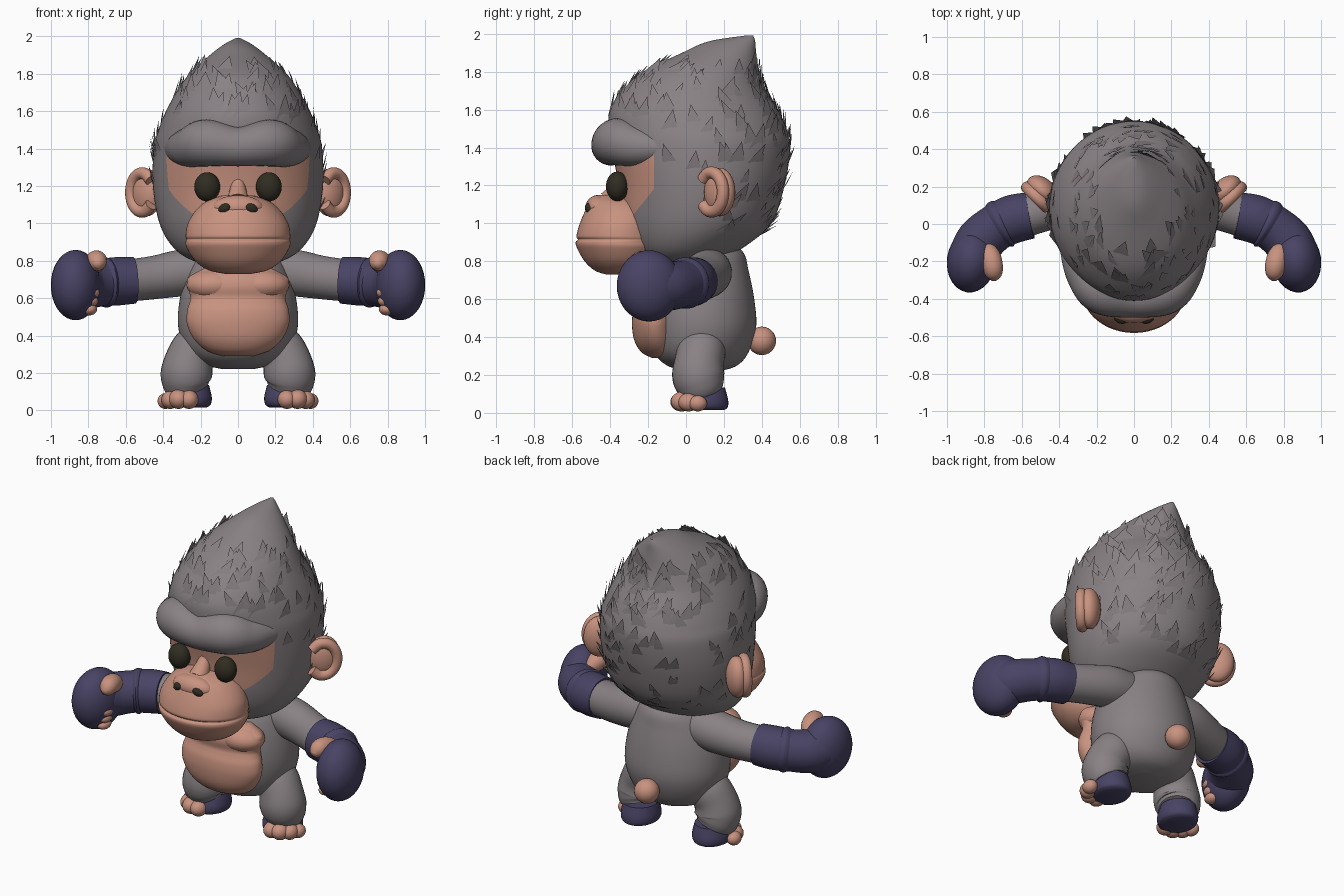
import bpy, bmesh, math, random
from mathutils import Vector

if "Cube" in bpy.data.objects:
    bpy.data.objects.remove(bpy.data.objects["Cube"])
random.seed(4)
made = []


def material(name, *rgb):
    m = bpy.data.materials.new(name)
    m.use_nodes = True
    m.diffuse_color = (*rgb, 1)
    m.node_tree.nodes["Principled BSDF"].inputs["Base Color"].default_value = (*rgb, 1)
    return m


fur = material("grey fur", .25, .222, .232)
skin = material("peach skin", .58, .29, .215)
wrap = material("navy wraps", .064, .056, .128)
dark = material("dark eyes", .03, .026, .016)


def from_bmesh(name, bm, *mats):
    bmesh.ops.recalc_face_normals(bm, faces=bm.faces)
    mesh = bpy.data.meshes.new(name)
    bm.to_mesh(mesh)
    bm.free()
    ob = bpy.data.objects.new(name, mesh)
    bpy.context.collection.objects.link(ob)
    for m in mats:
        mesh.materials.append(m)
    made.append(ob)
    return ob


def smooth_rows(rows, steps=6):
    """Catmull-Rom interpolation through the given rows."""
    out = []
    for i in range(len(rows) - 1):
        a, b, c, d = (rows[max(0, min(len(rows) - 1, j))] for j in range(i - 1, i + 3))
        for k in range(steps):
            t = k / steps
            out.append([q + t / 2 * (r - p + t * (2 * p - 5 * q + 4 * r - s + t * (3 * (q - r) + s - p)))
                        for p, q, r, s in zip(a, b, c, d)])
    return out + [list(rows[-1])]


def ring_point(row, angle, cx=0):
    z, half, front, back = row
    return Vector((cx + half * math.cos(angle),
                   (front + back) / 2 + (back - front) / 2 * math.sin(angle), z))


def skin_rings(bm, rings):
    """Bridge consecutive rings with quads and cap both ends."""
    n = len(rings[0])
    for low, high in zip(rings, rings[1:]):
        for i in range(n):
            j = (i + 1) % n
            bm.faces.new((low[i], low[j], high[j], high[i]))
    bm.faces.new(rings[0])
    bm.faces.new(rings[-1])


def loft(rows, cx=0, sides=64):
    """Stack oval rings given as height, half width, front and back."""
    bm = bmesh.new()
    skin_rings(bm, [[bm.verts.new(ring_point(r, math.tau * i / sides, cx)) for i in range(sides)]
                    for r in smooth_rows(rows)])
    return bm


def ball(name, mat, loc, size, rot=(0, 0, 0)):
    bm = bmesh.new()
    bmesh.ops.create_uvsphere(bm, u_segments=28, v_segments=18, radius=1)
    ob = from_bmesh(name, bm, mat)
    ob.location, ob.scale, ob.rotation_euler = loc, size, rot


def tube(name, mat, points, s=1):
    """Rounded sweep through points given as x, y, z and radius."""
    path = smooth_rows(points)
    bm = bmesh.new()
    centres = [Vector((s * p[0], p[1], p[2])) for p in path]
    side, rings = None, []
    for i, c in enumerate(centres):
        d = (centres[min(i + 1, len(path) - 1)] - centres[max(i - 1, 0)]).normalized()
        side = d.orthogonal() if side is None else side - d * side.dot(d)
        side.normalize()
        up = d.cross(side)
        rings.append([bm.verts.new(c + path[i][3] * (math.cos(a) * side + math.sin(a) * up))
                      for a in (math.tau * k / 28 for k in range(28))])
    skin_rings(bm, rings)
    from_bmesh(name, bm, mat)


# Pointed head; cuts along the face border keep the bare skin edge clean
head_rows = [(.77, .1, -.14, .08), (.8, .24, -.22, .17), (.87, .345, -.29, .3), (1, .42, -.335, .45),
             (1.2, .455, -.355, .52), (1.4, .45, -.395, .55), (1.5, .425, -.41, .53), (1.6, .385, -.4, .485),
             (1.7, .33, -.335, .42), (1.8, .26, -.225, .385), (1.9, .15, -.02, .37), (1.96, .07, .12, .365),
             (1.99, .012, .31, .355)]
bm = loft(head_rows, sides=96)
for slope in (0, -.8):
    bmesh.ops.bisect_plane(bm, geom=bm.verts[:] + bm.edges[:] + bm.faces[:],
                           plane_co=(0, -.17, 1.18), plane_no=(0, 1, slope))
for f in bm.faces:
    c = f.calc_center_median()
    f.material_index = int(c.z < 1.4 and c.y < -.17 - .8 * max(0, 1.18 - c.z))
from_bmesh("head", bm, fur, skin)

# Loose fur tufts lying over the head
surface = smooth_rows(head_rows)
bm = bmesh.new()
for n in range(300):
    k = random.randrange(16, len(surface) - 16)
    a = random.uniform(0, math.tau)
    p = ring_point(surface[k], a)
    if p.y < -.1 and p.z < 1.58 or p.y < .1 and p.z < 1.2:
        continue
    up = (ring_point(surface[k + 1], a) - p).normalized()
    side = (ring_point(surface[k], a + .05) - p).normalized()
    out = side.cross(up).normalized()
    size = random.uniform(.7, 1.25)
    lean = up + side * random.uniform(-.6, .6)
    base = p - out * .014 - lean * .05
    v = [bm.verts.new(q) for q in (base + side * .055 * size, base - side * .055 * size,
                                   p + lean * .02 * size + out * .012,
                                   p + lean * .075 * size + out * .024 * size)]
    for t in ((0, 1, 2), (0, 2, 3), (2, 1, 3), (1, 0, 3)):
        bm.faces.new([v[i] for i in t])
from_bmesh("head_fur_tufts", bm, fur)

# Heavy brow, fading into the temples
brow = [(.35, -.04, 1.4, .05), (.315, -.15, 1.4, .08), (.255, -.27, 1.408, .108), (.165, -.36, 1.43, .125)]
tube("brow", fur, [(-x, y, z, r) for x, y, z, r in brow] + [(0, -.395, 1.41, .105)] + brow[::-1])

# Muzzle with a soft mouth crease, then the nose
from_bmesh("muzzle", loft([
    (.73, .07, -.42, -.26), (.75, .16, -.48, -.2), (.8, .23, -.535, -.15), (.87, .275, -.575, -.12),
    (.9, .28, -.582, -.12), (.915, .275, -.57, -.12), (.935, .28, -.578, -.12), (1, .268, -.56, -.13),
    (1.07, .225, -.53, -.14), (1.12, .165, -.5, -.18), (1.15, .08, -.46, -.22)]), skin)
ball("nose", skin, (0, -.46, 1.085), (.135, .07, .065))
tube("nose_bridge", skin, [(0, -.32, 1.32, .03), (0, -.33, 1.22, .035), (0, -.4, 1.12, .06)])

# Torso, belly and tail
from_bmesh("torso", loft([
    (.22, .08, 0, .18), (.25, .2, -.1, .27), (.32, .28, -.17, .33), (.45, .32, -.2, .37),
    (.6, .31, -.2, .36), (.75, .265, -.17, .33), (.85, .2, -.1, .3), (.92, .12, 0, .2)]), fur)
from_bmesh("belly", loft([
    (.29, .08, -.18, -.08), (.32, .17, -.235, -.05), (.38, .235, -.272, -.04), (.46, .272, -.285, -.04),
    (.53, .272, -.28, -.04), (.58, .258, -.262, -.04), (.61, .255, -.255, -.04), (.66, .268, -.262, -.04),
    (.71, .265, -.25, -.04), (.76, .18, -.21, -.06)]), skin)
ball("tail", skin, (0, .4, .38), (.075, .075, .075))

for s, label in ((1, "left"), (-1, "right")):
    # Face details
    ball(label + "_eye", dark, (s * .165, -.362, 1.195), (.069, .06, .078))
    ball(label + "_nostril", dark, (s * .073, -.512, 1.08), (.035, .02, .024), (0, s * .45, s * .35))
    ball(label + "_chest", skin, (s * .125, -.145, .67), (.15, .115, .085))

    # Ear: deep cup with a raised rim around the hollow
    ball(label + "_ear", skin, (s * .49, .178, 1.165), (.098, .066, .128), (0, 0, s * .75))
    rim = []
    for i in range(9):
        a = math.radians(-140 + 280 * i / 8)
        rim.append((.512 + .06 * math.cos(a), .135 + .06 * math.cos(a), 1.165 + .103 * math.sin(a), .032))
    tube(label + "_ear_rim", skin, rim, s)

    # Arm, wrapped forearm and fist
    tube(label + "_arm", fur, [(.16, .12, .75, .12), (.3, .115, .735, .125), (.45, .085, .71, .116),
                               (.62, .03, .69, .112)], s)
    tube(label + "_forearm_wrap", wrap, [(.555, .045, .695, .125), (.65, .025, .69, .13),
                                         (.74, -.02, .68, .125), (.82, -.09, .67, .13), (.86, -.17, .67, .13)], s)
    tube(label + "_wrap_band", wrap, [(.68, .012, .687, .12), (.71, -.002, .685, .136), (.74, -.02, .683, .117)], s)
    ball(label + "_fist", wrap, (s * .868, -.195, .67), (.132, .172, .188), (0, 0, s * .15))
    tube(label + "_thumb", skin, [(.79, -.12, .75, .035), (.77, -.17, .785, .055), (.755, -.23, .80, .055),
                                  (.75, -.275, .785, .042), (.75, -.3, .775, .015)], s)
    for i in range(3):
        ball(label + "_fingertip", skin, (s * (.78 + .007 * i), -.235, .63 - .045 * i), (.04, .05, .032))

    # Leg with a baggy lower half, wrapped foot and toes
    tube(label + "_leg", fur, [(.17, .1, .4, .1), (.22, .085, .34, .125), (.258, .07, .27, .13),
                               (.275, .065, .2, .138), (.275, .075, .15, .13), (.265, .085, .115, .114)], s)
    from_bmesh(label + "_foot_wrap", loft([
        (.015, .085, .0, .2), (.03, .108, -.03, .22), (.07, .115, -.035, .222), (.135, .1, -.01, .205)],
        cx=s * .255, sides=32), wrap)
    for x, y, r in ((.262, -.025, .05), (.318, -.02, .052), (.362, .015, .048), (.388, .062, .042)):
        ball(label + "_toe", skin, (s * x, y, r + .008), (r, r * 1.15, r))

# Smooth shading with crisp tufts and cuffs
bpy.ops.object.select_all(action="DESELECT")
for ob in made:
    ob.select_set(True)
bpy.context.view_layer.objects.active = made[0]
bpy.ops.object.shade_smooth_by_angle(angle=math.radians(45))
